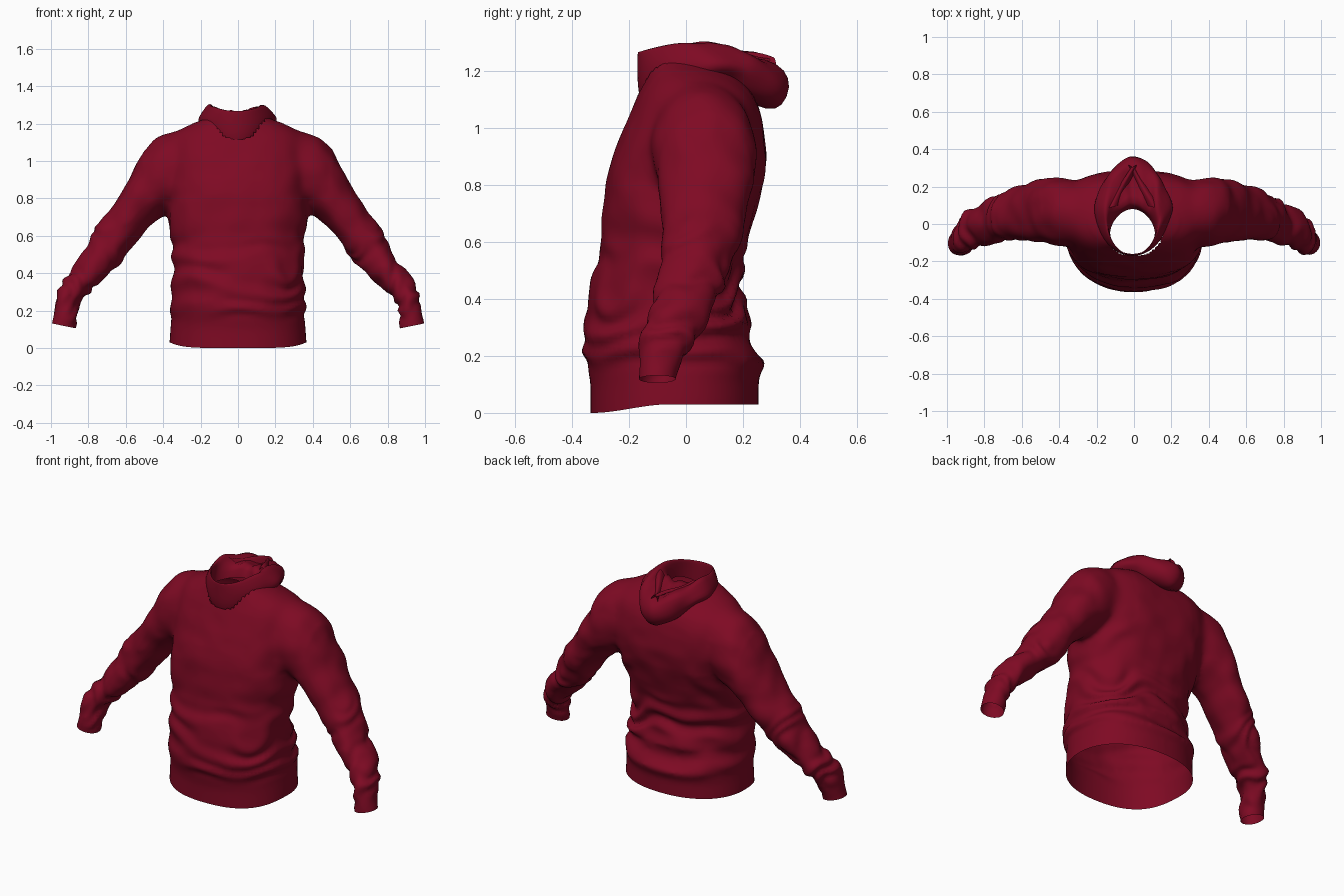
import bpy, bmesh, math
from mathutils import Vector, noise

if "Cube" in bpy.data.objects:
    bpy.data.objects.remove(bpy.data.objects["Cube"])

RED = bpy.data.materials.new("red_cloth")
RED.diffuse_color = (0.21, 0.003, 0.017, 1)
RED.use_nodes = True
RED.node_tree.nodes["Principled BSDF"].inputs["Base Color"].default_value = RED.diffuse_color


def power(v, e):
    return math.copysign(abs(v) ** e, v)


def smooth(a, b, v):
    t = max(0.0, min(1.0, (v - a) / (b - a)))
    return t * t * (3 - 2 * t)


def loft(bm, rings, caps=True):
    loops = [[bm.verts.new(p) for p in r] for r in rings]
    n = len(loops[0])
    for a, b in zip(loops, loops[1:]):
        for i in range(n):
            j = (i + 1) % n
            bm.faces.new((a[i], a[j], b[j], b[i]))
    if caps:
        bm.faces.new(loops[0][::-1])
        bm.faces.new(loops[-1])


def make_object(name, bm):
    bmesh.ops.recalc_face_normals(bm, faces=bm.faces[:])
    me = bpy.data.meshes.new(name)
    bm.to_mesh(me)
    bm.free()
    ob = bpy.data.objects.new(name, me)
    bpy.context.collection.objects.link(ob)
    me.materials.append(RED)
    bpy.ops.object.select_all(action='DESELECT')
    ob.select_set(True)
    bpy.context.view_layer.objects.active = ob
    return ob


# torso rings: z, half width, front y, back y, roundness (1 = ellipse)
TORSO = [(-.08, .365, -.335, .255, .9), (.03, .367, -.335, .255, .9), (.12, .36, -.335, .255, .9),
         (.18, .355, -.35, .28, .9), (.25, .365, -.368, .23, .9), (.31, .355, -.352, .245, .9),
         (.37, .35, -.35, .20, .9), (.45, .35, -.335, .195, .9), (.55, .355, -.305, .205, .9),
         (.7, .37, -.293, .243, .85), (.8, .37, -.282, .27, .8), (.9, .365, -.258, .284, .78),
         (1.0, .36, -.218, .275, .76), (1.07, .355, -.188, .258, .76), (1.12, .35, -.168, .235, .8),
         (1.165, .32, -.147, .20, .9), (1.195, .26, -.14, .165, 1), (1.22, .19, -.138, .13, 1),
         (1.25, .12, -.13, .09, 1)]
# sleeve sections: outer x, z, inner x, z, front y, back y
SLEEVE = [(.24, 1.16, .24, .85, -.08, .16), (.35, 1.158, .30, .76, -.12, .235),
          (.44, 1.125, .355, .725, -.12, .252), (.50, 1.065, .41, .70, -.11, .247),
          (.60, .88, .475, .65, -.095, .228), (.69, .73, .56, .55, -.09, .205),
          (.765, .65, .62, .455, -.09, .17), (.81, .53, .685, .40, -.10, .14),
          (.885, .42, .75, .35, -.12, .105), (.935, .37, .82, .27, -.14, .07),
          (.968, .28, .85, .235, -.16, .03), (.98, .20, .86, .17, -.168, -.01),
          (.998, .13, .866, .105, -.170, -.035), (1.008, .08, .876, .055, -.170, -.035)]

# body: overlapping closed torso and mirrored sleeves, fused by remesh
bm = bmesh.new()
N = 48
ang = [2 * math.pi * i / N for i in range(N)]
rings = []
for z, w, f, b, e in TORSO:
    flat = 1 - .25 * smooth(.6, .85, z) * (1 - smooth(1.1, 1.19, z))  # broad upper back
    ring = []
    for a in ang:
        k = e * flat if math.sin(a) > 0 else e
        ring.append((w * power(math.cos(a), k), (f + b) / 2 + (b - f) / 2 * power(math.sin(a), k), z))
    rings.append(ring)
loft(bm, rings)
for side in (1, -1):
    rings = []
    for ox, oz, ix, iz, f, b in SLEEVE:
        c = Vector(((ox + ix) / 2, (f + b) / 2, (oz + iz) / 2))
        u = Vector(((ox - ix) / 2, 0, (oz - iz) / 2))
        v = Vector((0, (b - f) / 2, 0))
        ring = [c + u * math.cos(a) + v * math.sin(a) for a in ang]
        rings.append([(side * p.x, p.y, p.z) for p in ring])
    loft(bm, rings)
body = make_object("hoodie_body", bm)
mod = body.modifiers.new("fuse", 'REMESH')
mod.mode = 'VOXEL'
mod.voxel_size = 0.015
bpy.ops.object.modifier_apply(modifier=mod.name)

bm = bmesh.new()
bm.from_mesh(body.data)


def relax(verts, times):
    for _ in range(times):
        bmesh.ops.smooth_vert(bm, verts=verts, factor=.5,
                              use_axis_x=True, use_axis_y=True, use_axis_z=True)


# blend the shoulder joins more than the rest
relax(bm.verts[:], 5)
relax([v for v in bm.verts if .8 < v.co.z < 1.2 and .2 < abs(v.co.x) < .5], 14)


# open the hem, cuffs and neck
def cut(co, no, keep):
    vs = {v for v in bm.verts if keep(v.co)}
    es = [e for e in bm.edges if all(v in vs for v in e.verts)]
    fs = [f for f in bm.faces if all(v in vs for v in f.verts)]
    bmesh.ops.bisect_plane(bm, geom=list(vs) + es + fs, plane_co=co, plane_no=no, clear_outer=True)


cut((0, 0, .03), (0, 0, -1), lambda c: abs(c.x) < .5)
for s in (1, -1):
    cut((s * .93, 0, .118), (s * .2, 0, -.98), lambda c: c.x * s > .7)
neck = [v for v in bm.verts
        if v.co.z > 1.12 and (v.co.x / .15) ** 2 + ((v.co.y + .03) / .14) ** 2 < 1]
bmesh.ops.delete(bm, geom=neck, context='VERTS')

# cloth folds: bunched waist, gathered sleeves, gentle creases elsewhere
bm.normal_update()
moves = []
for v in bm.verts:
    c = v.co
    x = abs(c.x)
    n1 = noise.noise(c * 4)
    n2 = noise.noise(c * 9 + Vector((5, 2, 1)))
    n3 = noise.noise(c * 6 + Vector((1, 8, 3)))
    arm = smooth(.40, .56, x + .25 * (c.z - .7))
    waist = (1 - arm) * smooth(.13, .22, c.z) * (1 - smooth(.42, .65, c.z))
    along = .66 * x - .75 * c.z
    gather = arm * smooth(-.1, .2, along) * (1 - smooth(.42, .52, along))
    back = .6 + .4 * smooth(-.1, .1, c.y)
    d = .012 * waist * back * math.sin(44 * c.z + 9 * c.x * n1 + 5 * n1 + 3 * c.x)
    d += .007 * gather * math.sin(46 * along + 9 * n3 + 6 * c.y)
    d += .006 * n2 * smooth(.15, .3, c.z) * (1 - smooth(1.0, 1.12, c.z))
    d += .006 * arm * n2
    # long creases running from the armpits
    d += .006 * (1 - arm) * smooth(.45, .6, c.z) * (1 - smooth(.7, .9, c.z)) * \
        math.sin(30 * (c.z + .6 * x) + 4 * n1) * smooth(.1, .3, x)
    dip = .03 * smooth(.06, .33, -c.y) * (1 - smooth(.03, .2, c.z)) if x < .5 else 0
    moves.append((v, v.normal * d - Vector((0, 0, dip))))
for v, m in moves:
    v.co += m
bm.to_mesh(body.data)
bm.free()
bpy.ops.object.shade_smooth()

# hood: collar at the front, folded pouch lying on the back
# ring: half width, front y, back y, z at front, side and back
HOOD = [(.165, -.160, .20, 1.10, 1.17, 1.10), (.19, -.168, .29, 1.13, 1.185, 1.06),
        (.203, -.171, .345, 1.17, 1.205, 1.07), (.205, -.171, .368, 1.21, 1.232, 1.13),
        (.182, -.171, .345, 1.245, 1.268, 1.20), (.15, -.170, .30, 1.272, 1.305, 1.238),
        (.132, -.165, .20, 1.262, 1.30, 1.225), (.124, -.163, .11, 1.23, 1.25, 1.31),
        (.12, -.163, .08, 1.14, 1.19, 1.20)]
bm = bmesh.new()
rings = []
for k, (w, f, b, zf, zs, zb) in enumerate(HOOD):
    ring = []
    for a in ang:
        c, s = math.cos(a), math.sin(a)
        end = zb if s > 0 else zf
        taper = 1 - .15 * max(0, s)
        p = Vector((w * c * taper - .008, (f + b) / 2 + (b - f) / 2 * s,
                    zs + (end - zs) * s * s))
        # crumple the loose cloth, more toward the back
        loose = smooth(-.12, .12, p.y) * (1 if 0 < k < len(HOOD) - 1 else 0)
        p += noise.noise_vector(p * 9 + Vector((3, 1, 7))) * .022 * loose
        p.z += .010 * loose * math.sin(7 * a + k) * smooth(2, 5, k)
        ring.append(p)
    rings.append(ring)
loft(bm, rings, caps=False)
hood = make_object("hood", bm)
sub = hood.modifiers.new("soften", 'SUBSURF')
sub.levels = sub.render_levels = 1
bpy.ops.object.shade_smooth()

# inner hood folds: two flaps draped across the pouch
for name, s in (("hood_flap_right", 1), ("hood_flap_left", -1)):
    bm = bmesh.new()
    rows = []
    for i in range(9):
        t = i / 8
        row = []
        for j in range(6):
            u = j / 5
            x = s * (.14 * (1 - t) + .01 - .08 * u * (1 - .5 * t)) - .008
            y = .08 + .22 * t + .02 * u
            z = 1.28 - .045 * t + .018 * math.sin(math.pi * u) - .03 * u * u
            row.append(bm.verts.new((x, y, z + .008 * s * math.sin(6 * t))))
        rows.append(row)
    for r0, r1 in zip(rows, rows[1:]):
        for j in range(5):
            bm.faces.new((r0[j], r0[j + 1], r1[j + 1], r1[j]))
    flap = make_object(name, bm)
    sub = flap.modifiers.new("soften", 'SUBSURF')
    sub.levels = sub.render_levels = 1
    bpy.ops.object.shade_smooth()
